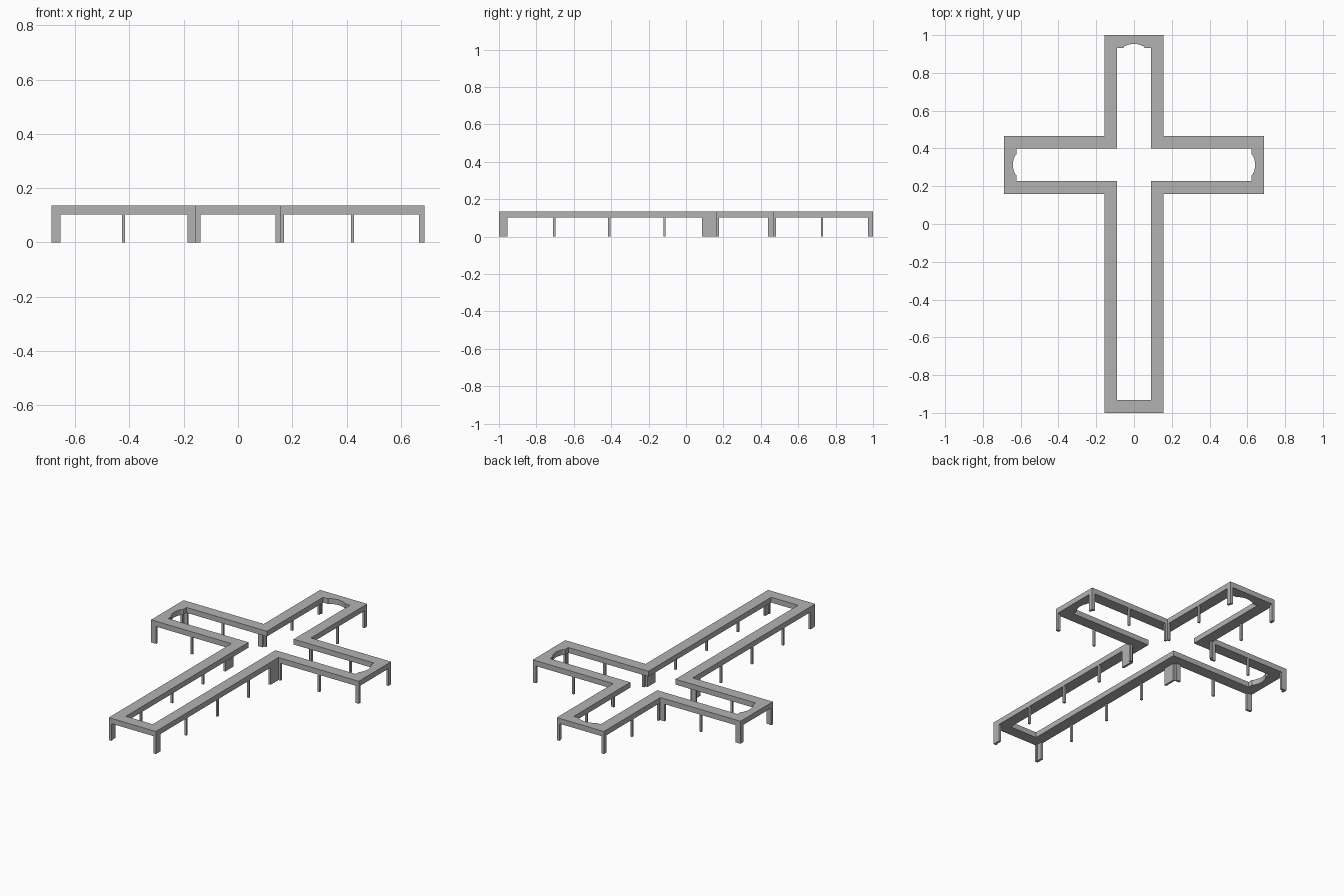
import bpy, bmesh, math
from mathutils import Vector

cube = bpy.data.objects.get("Cube")
if cube:
    bpy.data.objects.remove(cube, do_unlink=True)

grey = bpy.data.materials.new("concrete grey")
grey.use_nodes = True
COLOUR = (0.45, 0.45, 0.45, 1)
grey.diffuse_color = COLOUR
grey.node_tree.nodes["Principled BSDF"].inputs["Base Color"].default_value = COLOUR

TOP, UNDER = 0.135, 0.103       # deck height range
SIDE, TIP = 0.156, 0.688        # half width of the stem, reach of the arms
FRONT, BACK = 0.16, 0.467       # front and back edges of the arms
RAIL = 0.067                    # width of the deck


def finish(name, bm):
    bmesh.ops.recalc_face_normals(bm, faces=bm.faces)
    mesh = bpy.data.meshes.new(name)
    bm.to_mesh(mesh)
    bm.free()
    mesh.materials.append(grey)
    obj = bpy.data.objects.new(name, mesh)
    bpy.context.collection.objects.link(obj)
    return obj


def box(bm, x0, x1, y0, y1, z0, z1):
    geo = bmesh.ops.create_cube(bm, size=1)
    for v in geo["verts"]:
        v.co = Vector(((x0 + x1) / 2 + v.co.x * (x1 - x0),
                       (y0 + y1) / 2 + v.co.y * (y1 - y0),
                       (z0 + z1) / 2 + v.co.z * (z1 - z0)))


def cross(inset):
    """Cross outline, clockwise from the foot; inset moves it inwards."""
    s, t, f, b, e = SIDE - inset, TIP - inset, FRONT + inset, BACK - inset, 1 - inset
    half = [(-s, -e), (-s, f), (-t, f), (-t, b), (-s, b), (-s, e)]
    return half + [(-x, y) for x, y in reversed(half)]


def notch(a, b):
    """Shallow arched recess in the middle of an inner end edge."""
    a, b = Vector(a), Vector(b)
    mid, along = (a + b) / 2, (b - a).normalized()
    out = Vector((-along.y, along.x))
    pts = [mid - along * 0.056]
    for i in range(9):
        u = i / 4 - 1
        pts.append(mid + along * 0.05 * u + out * (0.008 + 0.013 * math.cos(u * math.pi / 2)))
    return pts + [mid + along * 0.056]


# Deck: a cross-shaped ring with arched recesses in three ends
outer, inner = cross(0), []
corners = cross(RAIL)
owner = []
for i, p in enumerate(corners):
    inner.append(Vector(p))
    owner.append(i)
    if i in (2, 5, 8):
        for q in notch(p, corners[i + 1]):
            inner.append(q)
            owner.append(i)

bm = bmesh.new()
rings = {}
for z in (UNDER, TOP):
    rings[z] = ([bm.verts.new((*p, z)) for p in outer],
                [bm.verts.new((*p, z)) for p in inner])
for z, (out_v, in_v) in rings.items():
    for i in range(len(out_v)):
        j = (i + 1) % len(out_v)
        span = [v for v, o in zip(in_v, owner) if o == i]
        span.append(in_v[owner.index(j)])
        bm.faces.new([out_v[j], out_v[i]] + span)
for k in (0, 1):
    low, high = rings[UNDER][k], rings[TOP][k]
    for i in range(len(low)):
        j = (i + 1) % len(low)
        bm.faces.new((low[i], low[j], high[j], high[i]))
finish("cross_deck", bm)


# Angled legs: two thin plates meeting at a corner
def angle_leg(name, x, y, dx, dy, thick_x, thick_y):
    bm = bmesh.new()
    box(bm, *sorted((x, x + dx)), *sorted((y, y + thick_y)), 0, UNDER)
    box(bm, *sorted((x, x + thick_x)), *sorted((y, y + dy)), 0, UNDER)
    finish(name, bm)


T = 0.013
for side, label in ((1, "left"), (-1, "right")):
    arm = 0.021 if side > 0 else 0.034
    elbow = 0.014 if side > 0 else 0.03
    s, t = side * SIDE, side * TIP
    angle_leg(f"foot_leg_{label}", s, -1, -side * 0.017, 0.046, -side * T, T)
    angle_leg(f"head_leg_{label}", s, 1, -side * 0.017, -0.027, -side * T, -T)
    angle_leg(f"arm_front_leg_{label}", t, FRONT, -side * arm, 0.017, -side * T, T)
    angle_leg(f"arm_back_leg_{label}", t, BACK, -side * arm, -0.028, -side * T, -T)
    # Legs at the inner corners of the cross
    angle_leg(f"elbow_front_leg_{label}", s, FRONT, side * elbow, -0.075, -side * T, T)
    angle_leg(f"elbow_back_leg_{label}", s, BACK, side * elbow, 0.013, -side * T, -T)

# Slim posts under the outer edges
W = 0.006
posts = [(SIDE - W, y) for y in (-0.705, -0.41, -0.115, 0.727)]
posts += [(0.422, FRONT + W), (0.422, BACK - W)]
for side, label in ((1, "left"), (-1, "right")):
    bm = bmesh.new()
    for x, y in posts:
        box(bm, side * x - W, side * x + W, y - W, y + W, 0, UNDER)
    finish(f"slim_posts_{label}", bm)
